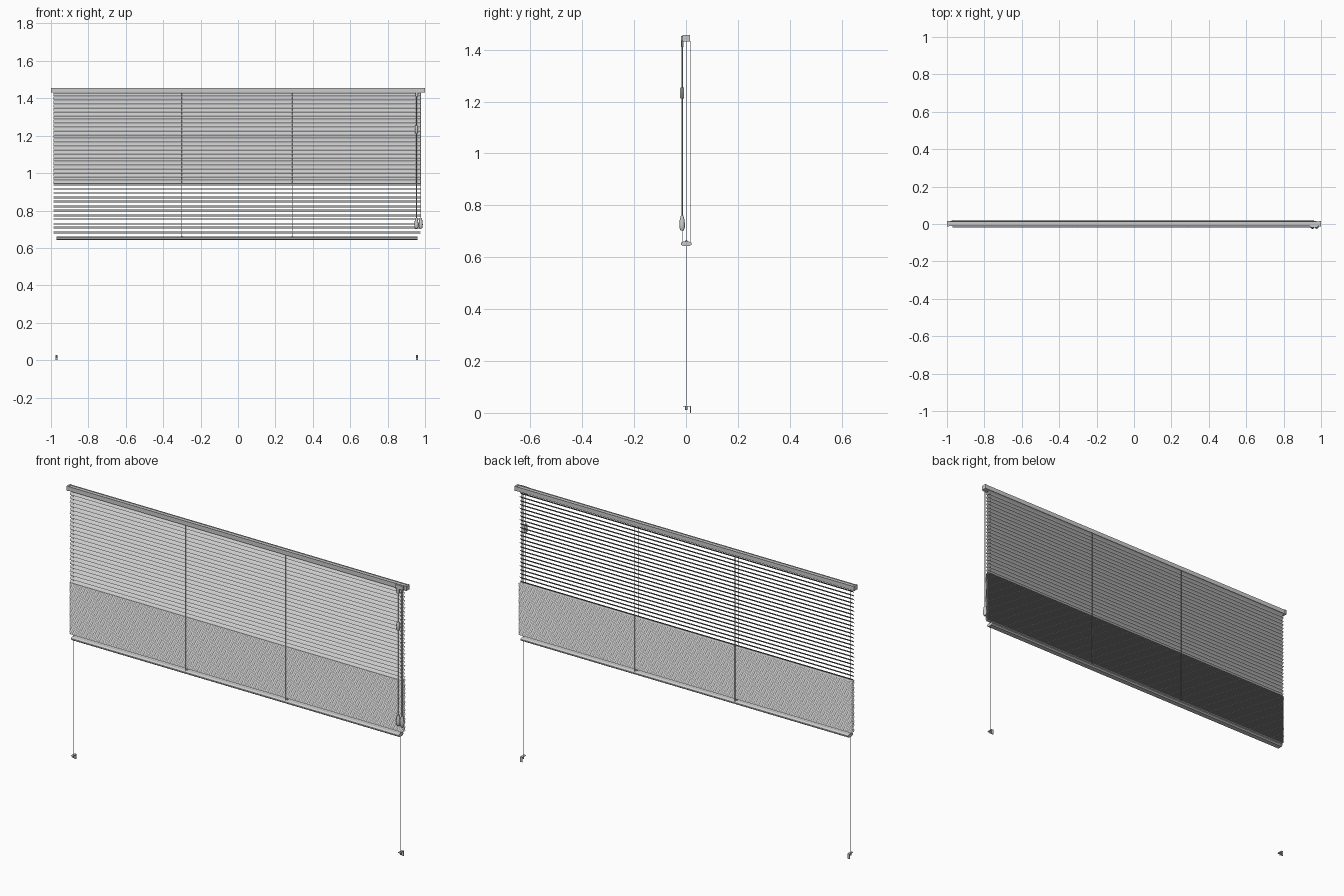
import bpy, bmesh, math

if "Cube" in bpy.data.objects:
    bpy.data.objects.remove(bpy.data.objects["Cube"])


def mat(name, c):
    m = bpy.data.materials.new(name)
    m.diffuse_color = (*c, 1)
    m.use_nodes = True
    m.node_tree.nodes["Principled BSDF"].inputs["Base Color"].default_value = m.diffuse_color
    return m


GREY = mat("light grey", (0.6, 0.6, 0.6))


def finish(bm, name, recalc=True):
    if recalc:
        bmesh.ops.recalc_face_normals(bm, faces=bm.faces[:])
    me = bpy.data.meshes.new(name)
    bm.to_mesh(me)
    bm.free()
    me.materials.append(GREY)
    ob = bpy.data.objects.new(name, me)
    bpy.context.collection.objects.link(ob)
    return ob


def extrude_x(name, profile, x0, x1):
    """Closed (y, z) profile pushed along x."""
    bm = bmesh.new()
    f = bm.faces.new([bm.verts.new((x0, y, z)) for y, z in profile])
    r = bmesh.ops.extrude_face_region(bm, geom=[f])
    vs = [v for v in r["geom"] if isinstance(v, bmesh.types.BMVert)]
    bmesh.ops.translate(bm, vec=(x1 - x0, 0, 0), verts=vs)
    return finish(bm, name)


def box(name, x0, x1, y0, y1, z0, z1):
    return extrude_x(name, [(y0, z0), (y1, z0), (y1, z1), (y0, z1)], x0, x1)


def lathe(name, x, y, rings, n=10):
    """Round part about a vertical axis from (radius, z) rings."""
    bm = bmesh.new()
    loops = [[bm.verts.new((x + r * math.cos(2 * math.pi * i / n),
                            y + r * math.sin(2 * math.pi * i / n), z))
              for i in range(n)] for r, z in rings]
    for a, b in zip(loops, loops[1:]):
        for i in range(n):
            j = (i + 1) % n
            bm.faces.new((a[i], a[j], b[j], b[i]))
    bm.faces.new(loops[0])
    bm.faces.new(loops[-1])
    ob = finish(bm, name)
    for p in ob.data.polygons:
        p.use_smooth = len(p.vertices) == 4
    return ob


def slats(name, heights, tilt, yc=0.002, width=0.026, arch=0.0018, seg=4):
    """Thin arched strips, front edge lowered by the tilt angle."""
    bm = bmesh.new()
    c, s = math.cos(tilt), math.sin(tilt)
    for z in heights:
        rows = []
        for i in range(seg + 1):
            t = 2 * i / seg - 1
            u, w = t * width / 2, arch * (1 - t * t)
            y, zz = yc + u * c - w * s, z + u * s + w * c
            rows.append([bm.verts.new((x, y, zz)) for x in (-0.986, 0.977)])
        for a, b in zip(rows, rows[1:]):
            bm.faces.new((a[0], a[1], b[1], b[0])).smooth = True
    return finish(bm, name, False)


# Headrail: channel with small front and back lips, plus end caps
extrude_x("headrail", [(-0.012, 1.432), (0.014, 1.432), (0.014, 1.455),
                       (0.011, 1.455), (0.011, 1.452), (-0.009, 1.452),
                       (-0.009, 1.455), (-0.012, 1.455)], -0.99, 0.99)
for side, x in (("left", -1.0), ("right", 0.99)):
    box(side + "_end_cap", x, x + 0.01, -0.013, 0.015, 1.431, 1.456)

# Open tilted slats above, flat stacked slats below
slats("open_slats", [1.42 - 0.0204 * i for i in range(24)], math.radians(43))
slats("stacked_slats", [0.671 + 0.00604 * i for i in range(46)], 0)

# Bottom rail
extrude_x("bottom_rail", [(-0.02, 0.649), (-0.012, 0.643), (0.014, 0.643),
                          (0.022, 0.649), (0.022, 0.655), (0.012, 0.66),
                          (-0.010, 0.66), (-0.02, 0.655)], -0.97, 0.96)

# Ladder cords front and back, with the lift cord
for n, x in enumerate((-0.30, 0.29)):
    for part, y in (("front", -0.0125), ("back", 0.0165)):
        box(f"ladder_cord_{part}_{n}", x - 0.0015, x + 0.0015,
            y - 0.0005, y + 0.0005, 0.655, 1.434)
    box(f"cord_button_{n}", x - 0.005, x + 0.005, -0.004, 0.006, 0.66, 0.664)

# Guide wires and L-shaped floor brackets
for side, x in (("left", -0.97), ("right", 0.957)):
    lathe(side + "_guide_wire", x, 0.001, [(0.0009, 0.02), (0.0009, 1.434)], 6)
    extrude_x(side + "_bracket", [(-0.012, 0.024), (0.016, 0.024), (0.016, 0.0),
                                  (0.019, 0.0), (0.019, 0.027), (-0.012, 0.027)],
              x - 0.006, x + 0.006)
    lathe(side + "_wire_clamp", x, 0.001, [(0.004, 0.012), (0.004, 0.024)], 8)

# Cord lock on the headrail front
box("cord_lock", 0.94, 0.985, -0.019, -0.012, 1.433, 1.453)
box("cord_lock_nose", 0.948, 0.962, -0.02, -0.01, 1.41, 1.435)

# Pull cords, connector and handles
for n, x in enumerate((0.954, 0.977)):
    lathe(f"pull_cord_{n}", x, -0.015, [(0.002, 0.74), (0.002, 1.436)], 8)
    lathe(f"cord_handle_{n}", x, -0.015,
          [(0.006, 0.703), (0.010, 0.712), (0.011, 0.725),
           (0.009, 0.745), (0.005, 0.76)], 12)
lathe("cord_connector", 0.954, -0.015,
      [(0.006, 1.212), (0.008, 1.215), (0.008, 1.25), (0.006, 1.254)], 12)
